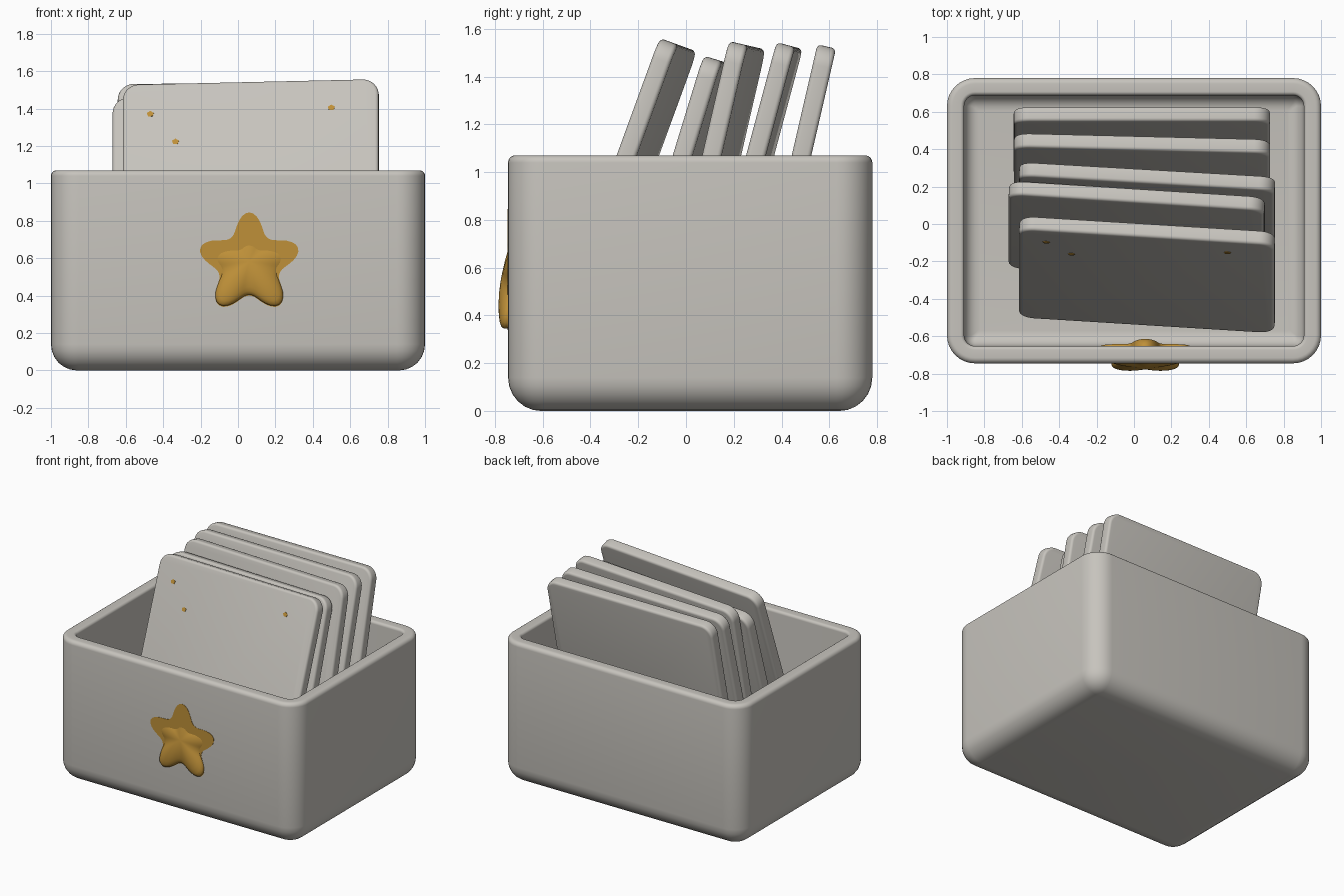
import bpy, bmesh, math
from mathutils import Matrix, Vector

if "Cube" in bpy.data.objects:
    bpy.data.objects.remove(bpy.data.objects["Cube"])


def material(name, color):
    m = bpy.data.materials.new(name)
    m.diffuse_color = (*color, 1)
    m.use_nodes = True
    m.node_tree.nodes["Principled BSDF"].inputs["Base Color"].default_value = m.diffuse_color
    return m


GREY = material("warm_grey", (0.57, 0.55, 0.51))
GOLD = material("gold", (0.52, 0.28, 0.04))


def rounded_rect(hx, hy, r, n=8):
    """Outline of a rounded rectangle, counter-clockwise."""
    pts = []
    for k, (sx, sy) in enumerate([(1, 1), (-1, 1), (-1, -1), (1, -1)]):
        for i in range(n + 1):
            a = math.pi / 2 * (k + i / n)
            pts.append((sx * (hx - r) + r * math.cos(a), sy * (hy - r) + r * math.sin(a)))
    return pts


def star_outline(scale=1.0, n=80):
    pts = []
    for i in range(n):
        a = 2 * math.pi * i / n
        r = 0.17 + 0.105 * ((1 + math.cos(5 * a)) / 2) ** 1.25
        pts.append((-scale * r * math.sin(a), scale * r * math.cos(a)))
    return pts


def loft(name, rings, mat, matrix=Matrix(), angle=35):
    """Skin a stack of (outline, z) rings and cap both ends."""
    bm = bmesh.new()
    loops = [[bm.verts.new((x, y, z)) for x, y in pts] for pts, z in rings]
    for a, b in zip(loops, loops[1:]):
        n = len(a)
        for i in range(n):
            j = (i + 1) % n
            bm.faces.new((a[i], a[j], b[j], b[i]))
    bm.faces.new(loops[0][::-1])
    bm.faces.new(loops[-1])
    bmesh.ops.recalc_face_normals(bm, faces=bm.faces)
    me = bpy.data.meshes.new(name)
    bm.to_mesh(me)
    bm.free()
    me.materials.append(mat)
    ob = bpy.data.objects.new(name, me)
    ob.matrix_world = matrix
    bpy.context.collection.objects.link(ob)
    bpy.ops.object.select_all(action='DESELECT')
    ob.select_set(True)
    bpy.context.view_layer.objects.active = ob
    bpy.ops.object.shade_smooth_by_angle(angle=math.radians(angle))
    return ob


def arc(cx, cz, r, a0, a1, n=6):
    return [(cx + r * math.cos(math.radians(a0 + (a1 - a0) * i / n)),
             cz + r * math.sin(math.radians(a0 + (a1 - a0) * i / n))) for i in range(n + 1)]


# open bin: wall section (inset, height) from underside, over the rim, to the inner floor
HX, HY, TOP, WALL, FLOOR = 1.0, 0.7625, 1.07, 0.092, 0.13
section = (arc(0.14, 0.14, 0.14, 270, 180)
           + arc(0.03, TOP - 0.03, 0.03, 180, 90)
           + arc(WALL - 0.02, TOP - 0.02, 0.02, 90, 0)
           + arc(WALL + 0.08, FLOOR + 0.08, 0.08, 180, 270))
loft("bin", [(rounded_rect(HX - d, HY - d, max(0.15 - d, 0.012)), z) for d, z in section],
     GREY, Matrix.Translation((0, 0.0175, 0)))


# leaning cards: top front edge (x, y, z), lean, yaw, height
THICK, WIDTH = 0.08, 1.37
cards = [
    ((0.067, -0.07, 1.547), 20, -4.0, 1.39),
    ((0.012, 0.115, 1.475), 17, -4.0, 1.36),
    ((0.067, 0.217, 1.54), 13, -3.5, 1.37),
    ((0.042, 0.395, 1.54), 15, -1.5, 1.37),
    ((0.042, 0.55, 1.535), 13, 0.0, 1.36),
]


def card_matrix(top, lean, yaw, h):
    roll = -yaw * math.sin(math.radians(lean))
    rot = (Matrix.Rotation(math.radians(yaw), 4, 'Z')
           @ Matrix.Rotation(math.radians(90 - lean), 4, 'X')
           @ Matrix.Rotation(math.radians(roll), 4, 'Z'))
    return Matrix.Translation(Vector(top)) @ rot @ Matrix.Translation((0, -h / 2, -THICK / 2))


B = 0.018
edge = arc(B, -THICK / 2 + B, B, 270, 180, 4) + arc(B, THICK / 2 - B, B, 180, 90, 4)
for i, (top, lean, yaw, h) in enumerate(cards):
    loft(f"card_{i + 1}", [(rounded_rect(WIDTH / 2 - d, h / 2 - d, 0.085 - d), z) for d, z in edge],
         GREY, card_matrix(top, lean, yaw, h))

# gold specks on the front card, placed by front-view x and z
top, lean, yaw, h = cards[0]
for i, (x, z) in enumerate([(-0.47, 1.37), (-0.335, 1.222), (0.5, 1.405)]):
    lx = x - top[0]
    ly = h / 2 - (top[2] + 0.024 * lx - z) / math.cos(math.radians(lean))
    pts = [(0.02 * math.cos(math.radians(90 + 72 * k)), 0.017 * math.sin(math.radians(90 + 72 * k)))
           for k in range(5)]
    loft(f"speck_{i + 1}", [(pts, 0), (pts, 0.004)], GOLD,
         card_matrix(top, lean, yaw, h) @ Matrix.Translation((lx, ly, THICK / 2 - 0.001)))

# puffy star, tilted so its upper half sinks into the front wall
puff = [(0.9, -0.05), (0.98, -0.02), (1, 0), (0.97, 0.012), (0.9, 0.022), (0.78, 0.032),
        (0.6, 0.042), (0.4, 0.05), (0.2, 0.054), (0.06, 0.055)]
loft("star", [(star_outline(s), z) for s, z in puff], GOLD,
     Matrix.Translation((0.06, -0.715, 0.57)) @ Matrix.Rotation(math.radians(78), 4, 'X'), 60)

# flat star plate on the wall face
loft("star_plate", [(star_outline(), -0.002), (star_outline(), 0.002)], GOLD,
     Matrix.Translation((0.06, -0.745, 0.57)) @ Matrix.Rotation(math.radians(90), 4, 'X'))
